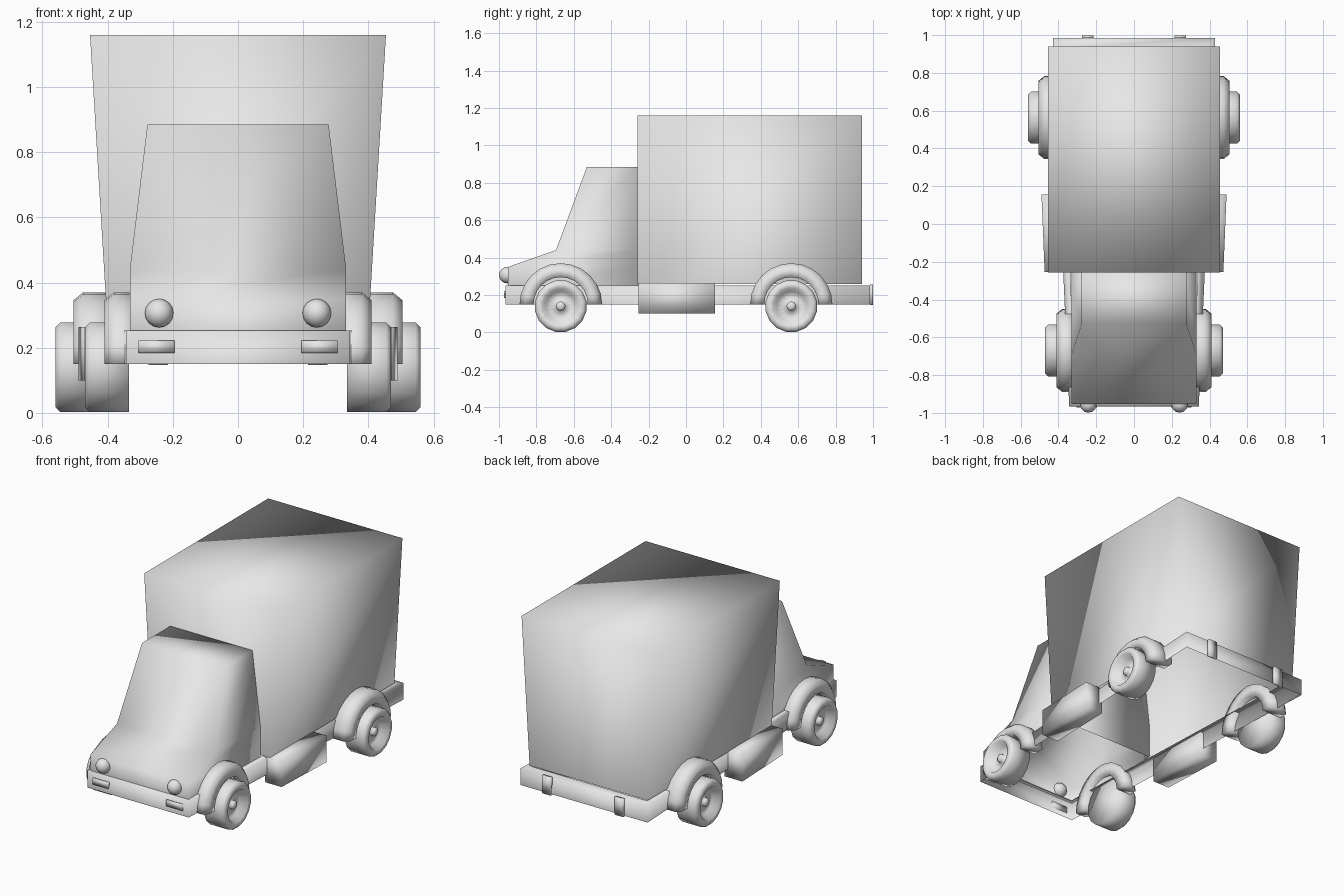
import bpy, bmesh, math

cube = bpy.data.objects.get("Cube")
if cube:
    bpy.data.objects.remove(cube, do_unlink=True)

# Single grey paint
grey = bpy.data.materials.new("plain_grey")
grey.use_nodes = True
tone = (0.8, 0.8, 0.8, 1)
grey.diffuse_color = tone
grey.node_tree.nodes["Principled BSDF"].inputs["Base Color"].default_value = tone


def finish(name, bm):
    bmesh.ops.recalc_face_normals(bm, faces=bm.faces)
    mesh = bpy.data.meshes.new(name)
    for f in bm.faces:
        f.smooth = True
    bm.to_mesh(mesh)
    bm.free()
    mesh.materials.append(grey)
    obj = bpy.data.objects.new(name, mesh)
    bpy.context.collection.objects.link(obj)
    return obj


def loft(name, rings, cap_start=False, cap_end=False):
    """Skin a list of equal-sized point rings, with optional end caps."""
    bm = bmesh.new()
    loops = [[bm.verts.new(p) for p in ring] for ring in rings]
    n = len(loops[0])
    for a, b in zip(loops, loops[1:]):
        for i in range(n):
            j = (i + 1) % n
            bm.faces.new((a[i], a[j], b[j], b[i]))
    if cap_start:
        bm.faces.new(loops[0][::-1])
    if cap_end:
        bm.faces.new(loops[-1])
    return finish(name, bm)


def level(z, y0, y1, w0, w1):
    """Horizontal ring, half width w0 at the front and w1 at the back."""
    return [(-w0, y0, z), (w0, y0, z), (w1, y1, z), (-w1, y1, z)]


def block(name, x0, x1, y0, y1, z0, z1):
    rings = [[(x0, y0, z), (x1, y0, z), (x1, y1, z), (x0, y1, z)] for z in (z0, z1)]
    return loft(name, rings, True, True)


# Cargo box, flaring upward, open underneath
loft("cargo_box", [level(0.26, -0.258, 0.94, 0.40, 0.40),
                   level(1.16, -0.258, 0.94, 0.454, 0.454)], cap_end=True)

# Cab with hood and sloped windscreen, open underneath
back = -0.255
loft("cab", [level(0.25, -0.952, back, 0.332, 0.332),
             level(0.35, -0.952, back, 0.332, 0.332),
             level(0.44, -0.695, back, 0.332, 0.332),
             level(0.885, -0.53, back, 0.278, 0.278)], cap_end=True)

# Tapered chassis skirt with a narrow ledge on top
loft("chassis", [level(0.15, -0.965, 0.985, 0.343, 0.43),
                 level(0.252, -0.965, 0.985, 0.343, 0.43),
                 level(0.252, -0.93, 0.93, 0.31, 0.385)])


# Lathed wheel: (distance outward, radius)
WHEEL = [(0, 0.14), (0.12, 0.14), (0.135, 0.125), (0.135, 0.098), (0.09, 0.08),
         (0.085, 0.025), (0.11, 0.025), (0.118, 0.012)]


def wheel(name, side, x, y, sides=16):
    rings = []
    for d, r in WHEEL:
        angles = [math.tau * (i + 0.5) / sides for i in range(sides)]
        rings.append([(side * (x + d), y + r * math.cos(a), 0.14 + r * math.sin(a))
                      for a in angles])
    loft(name, rings, True, True)


def arch(name, side, x0, x1, y, steps=12):
    section = [(x0, 0.145), (x1, 0.145), (x1, 0.195), (x1 - 0.03, 0.22), (x0, 0.22)]
    rings = []
    for i in range(steps + 1):
        a = math.pi * i / steps
        rings.append([(side * x, y + r * math.cos(a), 0.15 + r * math.sin(a))
                      for x, r in section])
    loft(name, rings, True, True)


for side, label in ((1, "left"), (-1, "right")):
    # Wheels and arches
    wheel("front_wheel_" + label, side, 0.335, -0.67)
    wheel("rear_wheel_" + label, side, 0.425, 0.563)
    arch("front_arch_" + label, side, 0.31, 0.41, -0.67)
    arch("rear_arch_" + label, side, 0.37, 0.505, 0.563)

    # Side tank following the chassis taper
    loft("side_tank_" + label,
         [[(side * 0.36, -0.255, z), (side * 0.473, -0.255, z),
           (side * 0.49, 0.155, z), (side * 0.37, 0.155, z)] for z in (0.10, 0.263)],
         True, True)

    # Headlight bulb
    bm = bmesh.new()
    bmesh.ops.create_uvsphere(bm, u_segments=12, v_segments=8, radius=0.044)
    lamp = finish("headlight_" + label, bm)
    lamp.location = (side * 0.242, -0.955, 0.306)

    # Bumper lamp and tail light plates
    a, b = sorted((side * 0.195, side * 0.305))
    block("bumper_lamp_" + label, a, b, -0.972, -0.964, 0.183, 0.222)
    a, b = sorted((side * 0.215, side * 0.275))
    block("tail_light_" + label, a, b, 0.984, 0.999, 0.147, 0.256)
